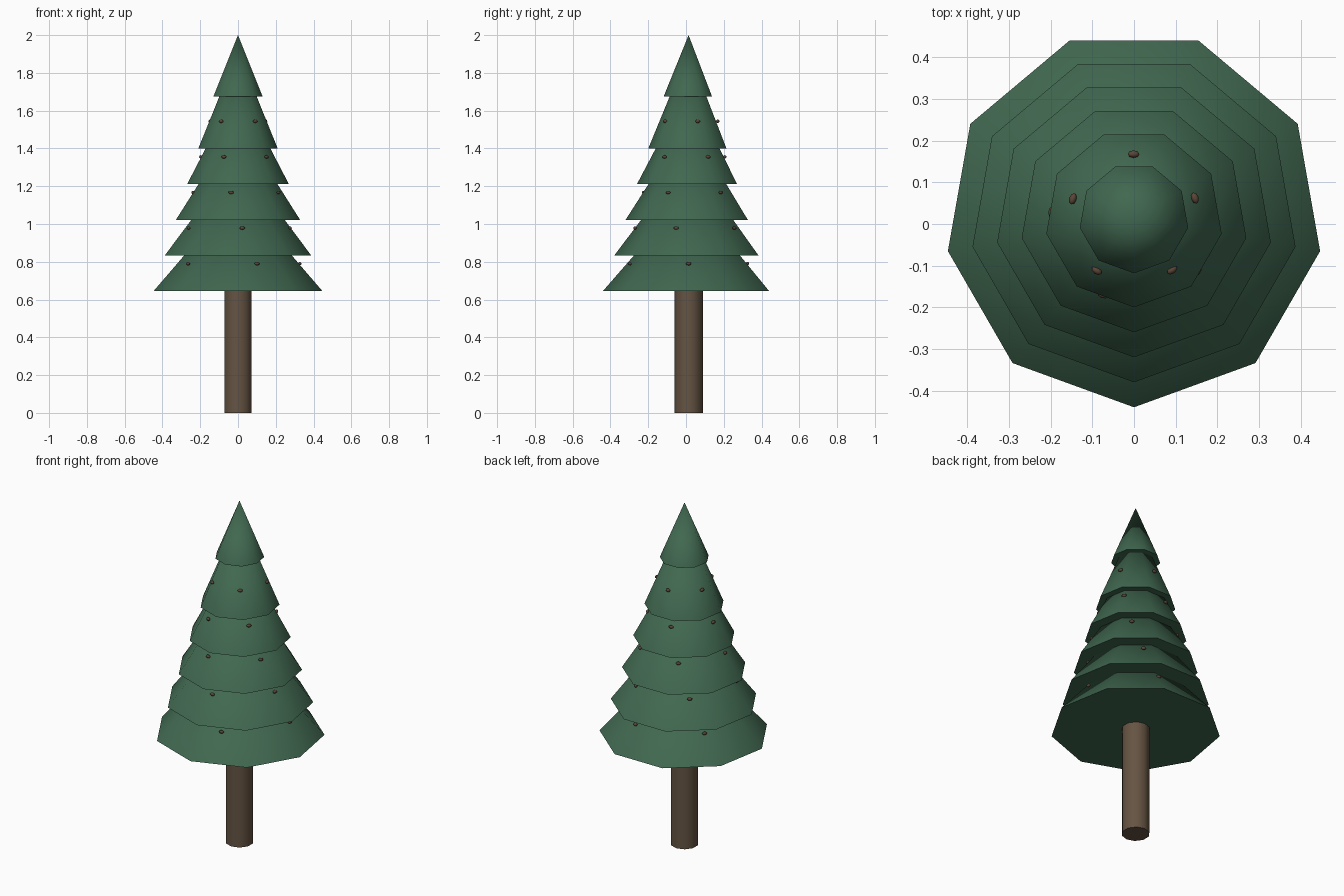
import bpy, math

if "Cube" in bpy.data.objects:
    bpy.data.objects.remove(bpy.data.objects["Cube"])

CY = 0.0137  # tree axis is slightly behind the origin


def material(name, rgb):
    m = bpy.data.materials.new(name)
    m.diffuse_color = (*rgb, 1)
    m.use_nodes = True
    m.node_tree.nodes["Principled BSDF"].inputs["Base Color"].default_value = m.diffuse_color
    return m


GREEN = material("pine_green", (0.052, 0.138, 0.080))
BARK = material("bark_brown", (0.130, 0.088, 0.055))
CONE = material("cone_brown", (0.105, 0.060, 0.038))


def finish(name, mat):
    ob = bpy.context.object
    ob.name = name
    ob.data.materials.append(mat)
    bpy.ops.object.shade_smooth_by_angle(angle=math.radians(50))
    return ob


def tier(name, z, r, h):
    # nine-sided cone with one corner pointing to the front
    bpy.ops.mesh.primitive_cone_add(vertices=9, radius1=r, radius2=0, depth=h,
                                    location=(0, CY, z + h / 2),
                                    rotation=(0, 0, math.pi))
    finish(name, GREEN)


# Trunk
bpy.ops.mesh.primitive_cylinder_add(vertices=10, radius=0.075, depth=0.75,
                                    location=(0, CY, 0.375))
finish("trunk", BARK)

# Foliage tiers, each with a ring of five small pine cones
H = 0.52
for i in range(5):
    z, r = 0.645 + 0.1885 * i, 0.4537 - 0.06 * i
    tier(f"foliage_tier_{i + 1}", z, r, H)
    ring = r * (1 - 0.145 / H)
    for k in range(5):
        a = math.radians(72 * k - 13.4 * i)
        bpy.ops.mesh.primitive_uv_sphere_add(
            segments=8, ring_count=6, radius=1,
            location=(ring * math.cos(a), CY + ring * math.sin(a), z + 0.145),
            rotation=(0, 0, a))
        bpy.context.object.scale = (0.009, 0.014, 0.009)
        finish(f"pine_cone_{i + 1}_{k + 1}", CONE)

# Pointed top
tier("foliage_top", 1.675, 0.132, 0.325)
